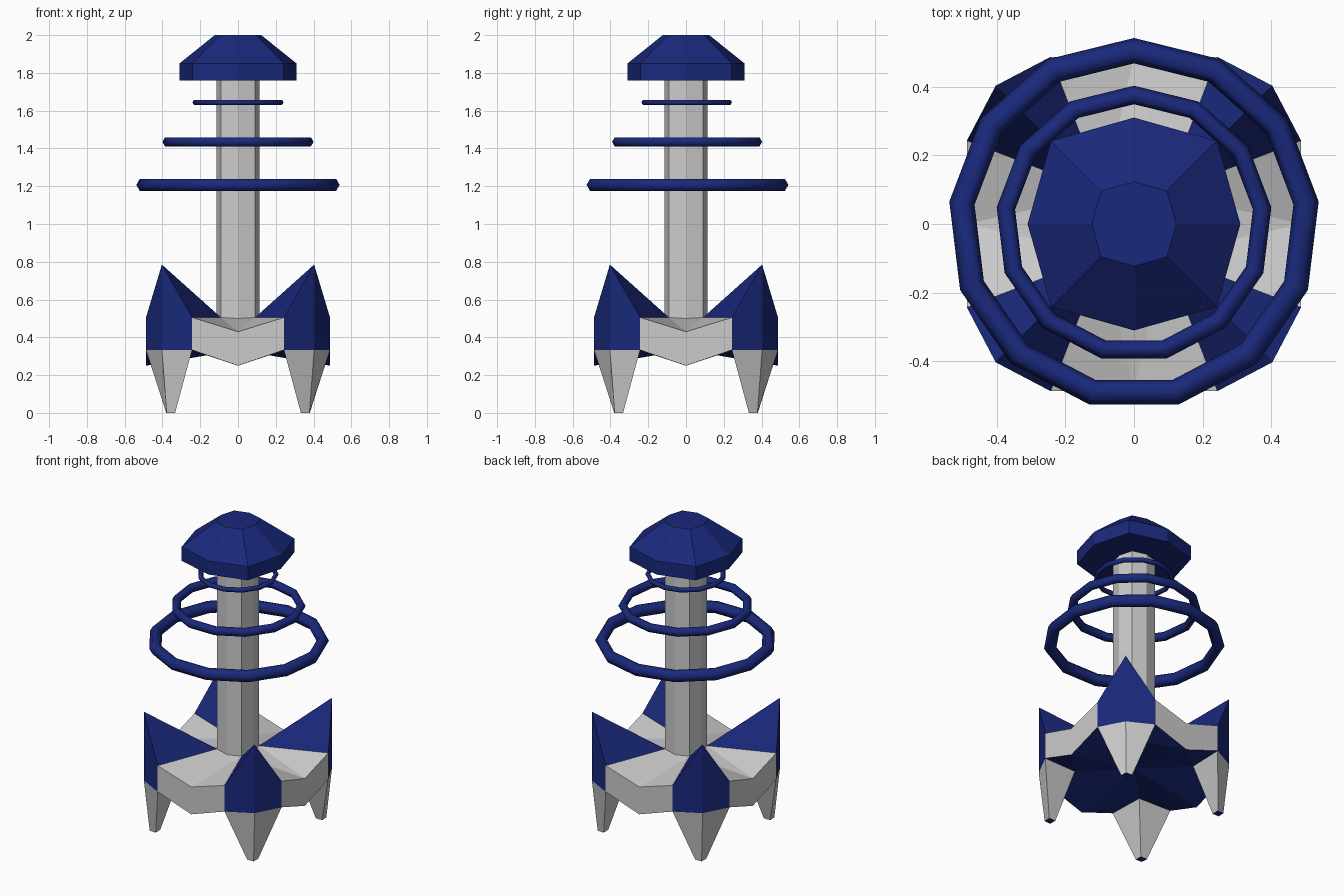
import bpy, bmesh, math

if "Cube" in bpy.data.objects:
    bpy.data.objects.remove(bpy.data.objects["Cube"])

blue = bpy.data.materials.new("blue")
blue.diffuse_color = (0.01, 0.022, 0.2, 1)
blue.use_nodes = True
blue.node_tree.nodes["Principled BSDF"].inputs["Base Color"].default_value = blue.diffuse_color


def make(name, faces, mat=None):
    """Object from faces given as point lists; shared corners are welded."""
    bm = bmesh.new()
    for f in faces:
        bm.faces.new([bm.verts.new(p) for p in f])
    bmesh.ops.remove_doubles(bm, verts=bm.verts, dist=0.001)
    me = bpy.data.meshes.new(name)
    bm.to_mesh(me)
    bm.free()
    ob = bpy.data.objects.new(name, me)
    bpy.context.collection.objects.link(ob)
    if mat:
        me.materials.append(mat)
    return ob


def four(faces):
    """Repeat faces in all four quadrants."""
    out = []
    for k in range(4):
        c, s = [(1, 0), (0, 1), (-1, 0), (0, -1)][k]
        out += [[(c * x - s * y, s * x + c * y, z) for x, y, z in f] for f in faces]
    return out


def walls(low, high):
    n = len(low)
    return [[low[i], low[(i + 1) % n], high[(i + 1) % n], high[i]] for i in range(n)]


def octagon(r, z):
    d = r * 0.78
    return [(x, y, z) for x, y in ((r, 0), (d, d), (0, r), (-d, d),
                                   (-r, 0), (-d, -d), (0, -r), (d, -d))]


def eight_sided(name, profile, mat=None):
    loops = [octagon(r, z) for r, z in profile]
    faces = [loops[0][::-1], loops[-1]]
    for a, b in zip(loops, loops[1:]):
        faces += walls(a, b)
    return make(name, faces, mat)


# Column and cap
eight_sided("column", [(0.115, 0.44), (0.115, 1.77)])
eight_sided("cap", [(0.31, 1.76), (0.31, 1.85), (0.123, 2.0)], blue)

# Floating rings, 13 segments with one corner pointing to the back
for name, z, outer, minor in (("large_ring", 1.207, 0.542, 0.037),
                              ("middle_ring", 1.435, 0.403, 0.027),
                              ("small_ring", 1.644, 0.243, 0.015)):
    bpy.ops.mesh.primitive_torus_add(major_segments=13, minor_segments=6,
                                     major_radius=outer - minor, minor_radius=minor,
                                     location=(0, 0, z), rotation=(0, 0, math.pi / 2))
    ring = bpy.context.object
    ring.name = name
    ring.data.materials.append(blue)
    bpy.ops.object.shade_smooth()

# Base corner points for one quadrant (lower and upper)
f1b, cb, f2b = (0.487, 0.243, 0.333), (0.403, 0.403, 0.333), (0.243, 0.487, 0.333)
f1t, peak, f2t = (0.487, 0.243, 0.505), (0.403, 0.403, 0.785), (0.243, 0.487, 0.505)
mb, mt = (0, 0.487, 0.25), (0, 0.487, 0.43)
pb, pt = (0.487, 0, 0.25), (0.487, 0, 0.43)
inner, leg_in, centre = (0.09, 0.09, 0.505), (0.25, 0.25, 0.333), (0, 0, 0.333)
n1, n2 = (0.115, 0, 0.5), (0, 0.115, 0.5)

# Hub: notched side walls and top
make("base_hub", four([[f2b, mb, mt, f2t], [pb, f1b, f1t, pt],
                       [inner, f2t, mt], [inner, mt, n2],
                       [n1, pt, inner], [pt, f1t, inner]]))

# Pointed corner fins
make("corner_fins", four([[f1b, cb, peak, f1t], [cb, f2b, f2t, peak],
                          [f1t, peak, inner], [peak, f2t, inner]]), blue)

# Tapered legs
top = [f1b, cb, f2b, leg_in]
tip = [(0.38, 0.333, 0), (0.378, 0.378, 0), (0.333, 0.38, 0), (0.333, 0.333, 0)]
make("legs", four(walls(tip, top)))

# Underside and foot tips
make("underside", four([[leg_in, mb, f2b], [centre, mb, leg_in],
                        [centre, leg_in, pb], [leg_in, f1b, pb], tip[::-1]]), blue)
